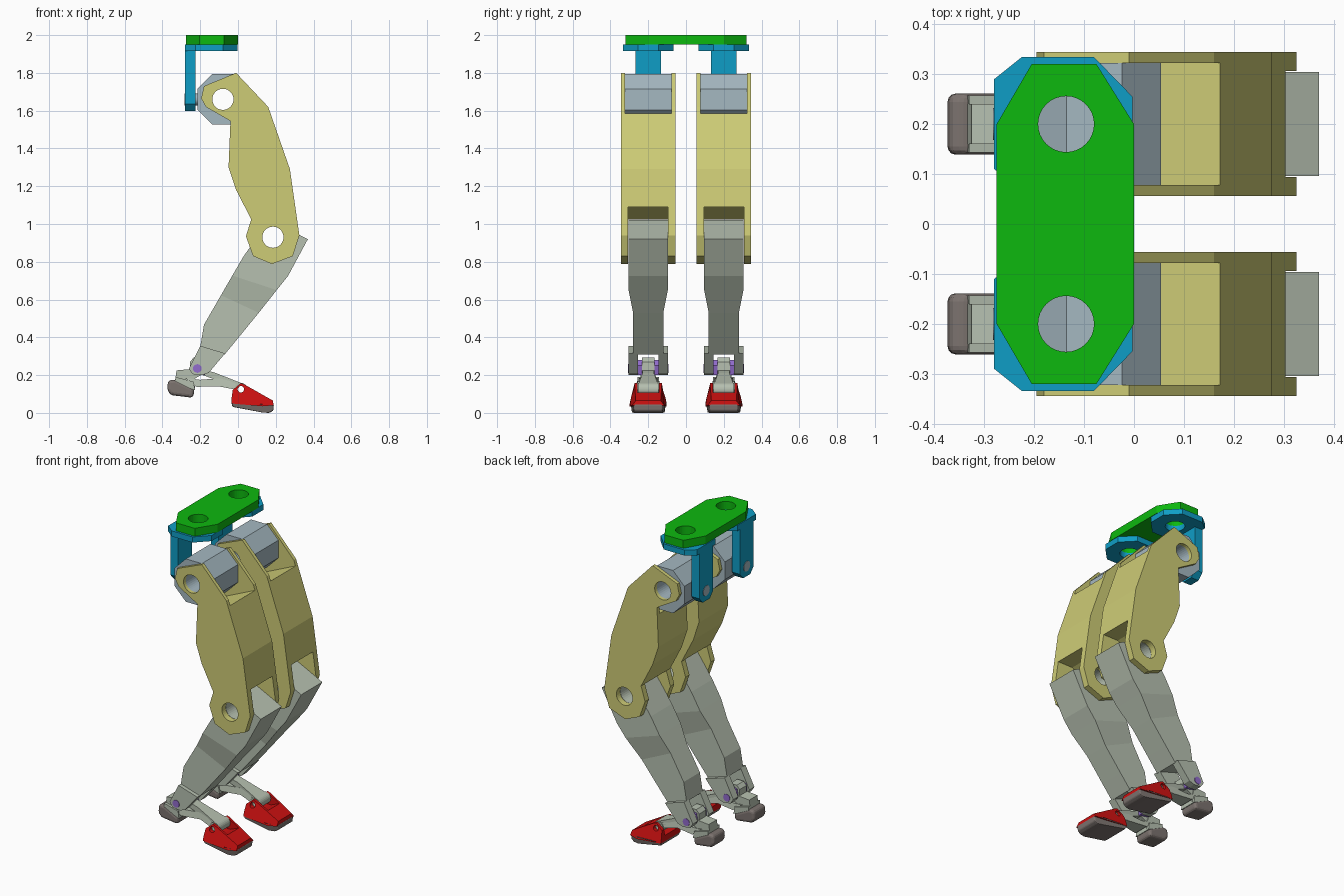
import bpy, bmesh, math

cube = bpy.data.objects.get("Cube")
if cube:
    bpy.data.objects.remove(cube, do_unlink=True)


def material(name, rgb):
    lin = [((c / 255 + 0.055) / 1.055) ** 2.4 if c > 10 else c / 255 / 12.92 for c in rgb] + [1]
    m = bpy.data.materials.new(name)
    m.use_nodes = True
    m.diffuse_color = lin
    m.node_tree.nodes["Principled BSDF"].inputs["Base Color"].default_value = lin
    return m


GREEN = material("green", (13, 184, 15))
BLUE = material("blue", (15, 158, 198))
STEEL = material("blue grey", (165, 184, 193))
YELLOW = material("yellow", (206, 204, 118))
GREY = material("pale grey green", (182, 192, 176))
PURPLE = material("purple", (146, 108, 205))
RED = material("red", (204, 16, 16))
BROWN = material("brown grey", (124, 115, 111))


def finish(name, bm, mat=None):
    bmesh.ops.recalc_face_normals(bm, faces=bm.faces)
    me = bpy.data.meshes.new(name)
    bm.to_mesh(me)
    bm.free()
    ob = bpy.data.objects.new(name, me)
    bpy.context.collection.objects.link(ob)
    if mat:
        me.materials.append(mat)
    return ob


def loft(name, rings, mat=None):
    """Skin a list of equal-length point rings and cap both ends."""
    bm = bmesh.new()
    vs = [[bm.verts.new(p) for p in r] for r in rings]
    n = len(vs[0])
    for a, b in zip(vs, vs[1:]):
        for i in range(n):
            bm.faces.new((a[i], a[(i + 1) % n], b[(i + 1) % n], b[i]))
    bm.faces.new(vs[0])
    bm.faces.new(vs[-1])
    return finish(name, bm, mat)


def side_prism(name, pts, y0, y1, mat=None):
    """Extrude an (x, z) profile along y."""
    return loft(name, [[(x, y, z) for x, z in pts] for y in (y0, y1)], mat)


def tapered(name, pts, y, mat):
    """Profile of (x, z, half width) points, symmetric about y."""
    return loft(name, [[(x, y + s * h, z) for x, z, h in pts] for s in (-1, 1)], mat)


def plan_prism(name, pts, z0, z1, mat):
    """Extrude an (x, y) outline along z."""
    return loft(name, [[(x, y, z) for x, y in pts] for z in (z0, z1)], mat)


def rod(name, axis, centre, r, a, b, mat=None, n=32):
    """Cylinder along one axis from a to b; centre gives the other two coordinates."""
    rings = []
    for t in (a, b):
        ring = []
        for i in range(n):
            w = 2 * math.pi * i / n
            p = [centre[0] + r * math.cos(w), centre[1] + r * math.sin(w)]
            p.insert("xyz".index(axis), t)
            ring.append(p)
        rings.append(ring)
    return loft(name, rings, mat)


def cut(ob, *cutters):
    for c in cutters:
        mod = ob.modifiers.new("cut", 'BOOLEAN')
        mod.operation = 'DIFFERENCE'
        mod.solver = 'EXACT'
        mod.object = c
    dg = bpy.context.evaluated_depsgraph_get()
    me = bpy.data.meshes.new_from_object(ob.evaluated_get(dg))
    ob.modifiers.clear()
    ob.data = me
    for c in cutters:
        bpy.data.objects.remove(c, do_unlink=True)


def bevel(ob, width, segments=3):
    mod = ob.modifiers.new("bevel", 'BEVEL')
    mod.width = width
    mod.segments = segments
    mod.limit_method = 'ANGLE'


HIP, KNEE, ANKLE, TOE = (-0.08, 1.66), (0.185, 0.93), (-0.215, 0.235), (0.015, 0.125)

# Top plate joining both legs
plate = plan_prism("pelvis_plate", [(-0.275, -0.2), (-0.205, -0.32), (-0.075, -0.32), (0, -0.2),
                                    (0, 0.2), (-0.075, 0.32), (-0.205, 0.32), (-0.275, 0.2)], 1.95, 2.0, GREEN)
cut(plate, *[rod("hole", "z", (-0.136, s * 0.2), 0.056, 1.8, 2.1) for s in (-1, 1)])

THIGH = [(-0.195, 1.665), (-0.18, 1.73), (-0.01, 1.80), (0.16, 1.62), (0.275, 1.29), (0.325, 0.94),
         (0.29, 0.83), (0.18, 0.788), (0.08, 0.83), (0.042, 0.935), (0.07, 1.025), (-0.01, 1.18),
         (-0.05, 1.30), (-0.04, 1.545), (-0.17, 1.62)]

for side, s in (("left", 1), ("right", -1)):
    y = 0.2 * s

    def nm(part):
        return side + "_" + part

    # Hip bracket: octagonal flange, hanging arm and pivot pin
    flange = plan_prism(nm("hip_flange"), [(-0.28, y - 0.09), (-0.225, y - 0.134), (-0.08, y - 0.134), (-0.003, y - 0.055),
                                           (-0.003, y + 0.055), (-0.08, y + 0.134), (-0.225, y + 0.134), (-0.28, y + 0.09)],
                        1.915, 1.95, BLUE)
    cut(flange, rod("hole", "z", (-0.136, y), 0.056, 1.8, 2.1))
    arm = [(y - 0.068, 1.915), (y - 0.068, 1.635), (y - 0.035, 1.598), (y + 0.035, 1.598), (y + 0.068, 1.635), (y + 0.068, 1.915)]
    loft(nm("hip_arm"), [[(x, py, z) for py, z in arm] for x in (-0.28, -0.226)], BLUE)
    rod(nm("hip_pin"), "x", (y, 1.66), 0.032, -0.282, -0.2, STEEL)

    # Octagonal hip block
    a, b = 0.134, 0.0555
    octagon = [(a, b), (b, a), (-b, a), (-a, b), (-a, -b), (-b, -a), (b, -a), (a, -b)]
    block = side_prism(nm("hip_block"), [(HIP[0] + dx, HIP[1] + dz) for dx, dz in octagon], y - 0.122, y + 0.122, STEEL)
    cut(block, rod("hole", "y", HIP, 0.056, -1, 1))

    # Thigh, slotted for the hip block above and the shin below
    thigh = side_prism(nm("thigh"), THIGH, y - 0.144, y + 0.144, YELLOW)
    cut(thigh,
        side_prism("slot", [(-0.5, 1.50), (-0.02, 1.50), (0.17, 1.585), (0.5, 1.585), (0.5, 2), (-0.5, 2)], y - 0.122, y + 0.122),
        side_prism("slot", [(0.5, 1.09), (0.2, 1.09), (0.06, 1.02), (-0.2, 1.02), (-0.2, 0.6), (0.5, 0.6)], y - 0.106, y + 0.106),
        rod("hole", "y", HIP, 0.056, -1, 1), rod("hole", "y", KNEE, 0.056, -1, 1))

    # Shin: sections of back and front edge with a half width
    sections = [(0.165, 1.02, 0.37, 0.92, 0.104), (0.03, 0.83, 0.265, 0.725, 0.104), (-0.03, 0.727, 0.205, 0.65, 0.104),
                (-0.09, 0.623, 0.11, 0.53, 0.08), (-0.18, 0.467, 0.0, 0.395, 0.08), (-0.2, 0.35, -0.07, 0.31, 0.08)]
    shin = loft(nm("shin"), [[(lx, y - h, lz), (rx, y - h, rz), (rx, y + h, rz), (lx, y + h, lz)]
                             for lx, lz, rx, rz, h in sections], GREY)
    cut(shin, rod("hole", "y", KNEE, 0.056, -1, 1))
    ear = [(-0.199, 0.355), (-0.26, 0.235), (-0.24, 0.205), (-0.19, 0.2), (-0.155, 0.212), (-0.068, 0.315)]
    for k, e in (("outer", s), ("inner", -s)):
        side_prism(nm("shin_fork_" + k), ear, y + e * 0.055, y + e * 0.104, GREY)

    # Ankle pin with purple spacers
    rod(nm("ankle_pin"), "y", ANKLE, 0.023, y - 0.107, y + 0.107, PURPLE, 20)
    side_prism(nm("ankle_spacer"), [(-0.245, 0.215), (-0.175, 0.2), (-0.165, 0.25), (-0.19, 0.28), (-0.24, 0.27)],
               y - 0.058, y + 0.058, PURPLE)

    # Foot: ankle knuckle, instep link, lower strut and heel
    side_prism(nm("ankle_knuckle"), [(-0.255, 0.16), (-0.255, 0.27), (-0.235, 0.292), (-0.19, 0.292), (-0.165, 0.27),
                                     (-0.165, 0.215), (-0.215, 0.19)], y - 0.034, y + 0.034, GREY)
    tapered(nm("instep_link"), [(-0.2, 0.235, 0.034), (-0.12, 0.212, 0.03), (0.02, 0.157, 0.05),
                                (0.0, 0.13, 0.05), (-0.09, 0.165, 0.03), (-0.2, 0.205, 0.034)], y, GREY)
    tapered(nm("lower_strut"), [(-0.28, 0.185, 0.05), (-0.2, 0.175, 0.034), (-0.08, 0.185, 0.03), (0.0, 0.15, 0.05),
                                (-0.02, 0.125, 0.05), (-0.1, 0.14, 0.03), (-0.22, 0.138, 0.05)], y, GREY)
    side_prism(nm("heel_block"), [(-0.335, 0.16), (-0.325, 0.225), (-0.25, 0.232), (-0.225, 0.16), (-0.23, 0.12)],
               y - 0.04, y + 0.04, GREY)
    side_prism(nm("heel_collar"), [(-0.335, 0.16), (-0.33, 0.19), (-0.235, 0.165), (-0.228, 0.12)], y - 0.057, y + 0.057, GREY)
    heel = side_prism(nm("heel_pad"), [(-0.375, 0.12), (-0.37, 0.172), (-0.335, 0.177), (-0.23, 0.125), (-0.238, 0.08),
                                       (-0.355, 0.094)], y - 0.061, y + 0.061, BROWN)
    bevel(heel, 0.018)

    # Toe: hinge barrel, red cap with a hinge slot, and sole
    barrel = rod(nm("toe_barrel"), "y", TOE, 0.034, y - 0.054, y + 0.054, GREY, 24)
    cut(barrel, rod("hole", "y", TOE, 0.017, -1, 1, n=20))
    cap = tapered(nm("toe_cap"), [(-0.035, 0.05, 0.098), (-0.033, 0.085, 0.09), (-0.028, 0.122, 0.078), (0.015, 0.157, 0.072),
                                  (0.035, 0.15, 0.072), (0.185, 0.065, 0.066), (0.188, 0.04, 0.085), (0.13, 0.035, 0.098)], y, RED)
    cut(cap, side_prism("slot", [(-0.2, 0.085), (0.05, 0.085), (0.11, 0.11), (0.11, 0.3), (-0.2, 0.3)], y - 0.056, y + 0.056),
        rod("hole", "y", TOE, 0.017, -1, 1, n=20))
    sole = tapered(nm("toe_sole"), [(-0.035, 0.055, 0.098), (-0.03, 0.032, 0.09), (0.13, 0.002, 0.09), (0.165, 0.0, 0.08),
                                    (0.187, 0.012, 0.075), (0.19, 0.045, 0.075), (0.13, 0.045, 0.098)], y, BROWN)
    bevel(sole, 0.006, 2)
